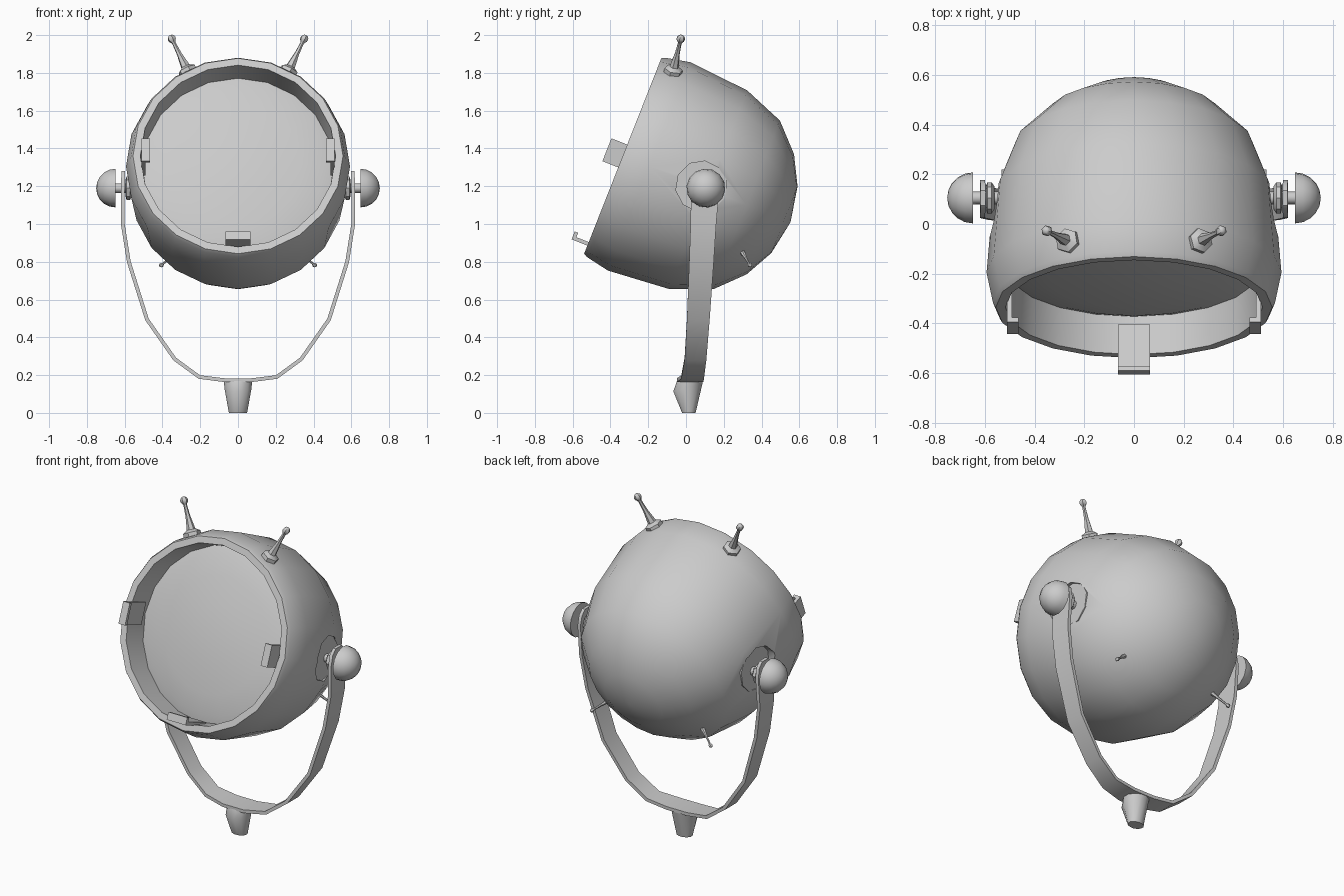
import bpy, bmesh, math
from mathutils import Vector

cube = bpy.data.objects.get("Cube")
if cube:
    bpy.data.objects.remove(cube, do_unlink=True)

GREY = (0.6, 0.6, 0.6, 1.0)
metal = bpy.data.materials.new("plain_grey")
metal.use_nodes = True
metal.diffuse_color = GREY
metal.node_tree.nodes["Principled BSDF"].inputs["Base Color"].default_value = GREY

X = Vector((1, 0, 0))
BACK = Vector((0, 0.93, -0.367)).normalized()   # lamp axis, pointing backwards
UP = Vector((0, 0.367, 0.93)).normalized()      # across the lamp opening
RIM = Vector((0, -0.335, 1.36))                 # centre of the opening


def finish(name, bm, angle=40):
    bmesh.ops.remove_doubles(bm, verts=bm.verts, dist=0.0002)
    bmesh.ops.recalc_face_normals(bm, faces=bm.faces)
    mesh = bpy.data.meshes.new(name)
    bm.to_mesh(mesh)
    bm.free()
    mesh.materials.append(metal)
    obj = bpy.data.objects.new(name, mesh)
    bpy.context.collection.objects.link(obj)
    smooth(obj, angle)
    return obj


def smooth(obj, angle):
    bpy.ops.object.select_all(action="DESELECT")
    obj.select_set(True)
    bpy.context.view_layer.objects.active = obj
    bpy.ops.object.shade_smooth_by_angle(angle=math.radians(angle))


def loft(name, rings, closed_ends=True, angle=40):
    """Skin a list of equally long point rings."""
    bm = bmesh.new()
    rows = [[bm.verts.new(p) for p in ring] for ring in rings]
    n = len(rows[0])
    for a, b in zip(rows, rows[1:]):
        for i in range(n):
            j = (i + 1) % n
            bm.faces.new((a[i], a[j], b[j], b[i]))
    if closed_ends:
        bm.faces.new(rows[0])
        bm.faces.new(rows[-1])
    return finish(name, bm, angle)


def lathe(name, profile, origin, axis, segs=12, up=None, angle=40):
    """Spin (distance along axis, radius) points around an axis."""
    origin, axis = Vector(origin), Vector(axis).normalized()
    up = up or axis.orthogonal().normalized()
    side = axis.cross(up)
    turns = [2 * math.pi * i / segs for i in range(segs)]
    rings = [[origin + axis * t + r * (up * math.cos(a) + side * math.sin(a))
              for a in turns] for t, r in profile]
    return loft(name, rings, profile[0][1] > 0, angle)


def arc(centre, radius, start, end, steps):
    """Profile points of a circular arc, angles in degrees from the axis start."""
    angles = [math.radians(start + (end - start) * i / steps) for i in range(steps + 1)]
    return [(centre - radius * math.cos(a), max(0, radius * math.sin(a))) for a in angles]


# Lamp housing: domed shell, flat rim and recessed inner wall
housing = lathe("housing", [
    (0.955, 0), (0.92, 0.19), (0.84, 0.342), (0.705, 0.48), (0.485, 0.565),
    (0.15, 0.593), (0.02, 0.567), (0, 0.556), (0, 0.517), (0.17, 0.505), (0.17, 0)],
    RIM, BACK, 20, UP)

# Flat round recesses where the yoke meets the housing
PIVOT = Vector((0, 0.105, 1.19))
for s in (1, -1):
    seat = PIVOT + Vector((s * 0.53, -0.025, 0.01))
    cutter = lathe("recess_cutter", [(0, 0.135), (0.2, 0.135)], seat, X * s, 10)
    cutter.hide_render = True
    cut = housing.modifiers.new("recess", "BOOLEAN")
    cut.operation, cut.solver, cut.object = "DIFFERENCE", "EXACT", cutter
    bpy.context.view_layer.objects.active = housing
    bpy.ops.object.modifier_apply(modifier=cut.name)
    bpy.data.objects.remove(cutter, do_unlink=True)
smooth(housing, 40)

# Shallow domed lens
lathe("lens", [(0.1, 0), (0.107, 0.17), (0.125, 0.34), (0.145, 0.46), (0.16, 0.506)],
      RIM, BACK, 20, UP)

# Three hooked clips holding the lens
CLIP = [(-0.09, 0.465), (-0.09, 0.51), (0.12, 0.51), (0.12, 0.49),
        (-0.07, 0.49), (-0.07, 0.465)]
for name, out, across in (("clip_bottom", -UP, X), ("clip_left", X, UP), ("clip_right", -X, UP)):
    loft(name, [[RIM + BACK * t + out * r + across * w for t, r in CLIP]
                for w in (-0.065, 0.065)], angle=20)


def peg(name, base, tip, size):
    """Flared stud with a small ball end."""
    base, tip = Vector(base), Vector(tip)
    length = (tip - base).length
    ball = arc(length - size * 0.45, size * 0.45, 35, 180, 5)
    lathe(name, [(-size, 0), (-size, size), (size * 0.45, size), (size * 0.75, size * 0.5),
                 (length * 0.5, size * 0.27), (length - size, size * 0.2)] + ball,
          base, tip - base, 6)


# Pivot hardware, knobs and pegs on both sides
for s, side in ((1, "left"), (-1, "right")):
    at = lambda x: PIVOT + X * (s * x)
    lathe("pivot_boss_" + side, [(0, 0), (0, 0.14), (0.082, 0.14), (0.082, 0)],
          at(0.45) + Vector((0, -0.025, 0.01)), X * s, 10)
    lathe("pivot_shaft_" + side, [(0, 0.026), (0.14, 0.026)], at(0.52), X * s, 10)
    lathe("pivot_collar_" + side, [(0, 0.045), (0.012, 0.062), (0.03, 0.062), (0.035, 0.045)],
          at(0.56), X * s, 8)
    lathe("knob_" + side, [(0, 0)] + arc(0, 0.103, 90, 180, 5), at(0.648), X * s, 14)
    peg("top_peg_" + side, (s * 0.262, -0.07, 1.80), (s * 0.36, -0.023, 2.0), 0.05)
    peg("rear_peg_" + side, (s * 0.305, 0.29, 0.865), (s * 0.415, 0.343, 0.775), 0.028)

# Yoke: flat U-shaped strap; x, z, centre y, width
HALF = [(0.608, 1.28, 0.105, 0.06), (0.608, 1.25, 0.105, 0.12), (0.61, 1.19, 0.102, 0.15),
        (0.61, 1.0, 0.092, 0.136), (0.578, 0.8, 0.082, 0.13), (0.482, 0.495, 0.065, 0.12),
        (0.335, 0.285, 0.05, 0.115), (0.205, 0.19, 0.035, 0.12), (0.07, 0.173, 0.022, 0.14)]
path = HALF + [(-x, z, y, w) for x, z, y, w in reversed(HALF)]
rings = []
for i, (x, z, y, w) in enumerate(path):
    before, after = path[max(i - 1, 0)], path[min(i + 1, len(path) - 1)]
    along = Vector((after[0] - before[0], 0, after[1] - before[1])).normalized()
    out = Vector((along.z, 0, -along.x)) * 0.01
    centre, half = Vector((x, y, z)), Vector((0, w / 2, 0))
    rings.append([centre + out - half, centre + out + half,
                  centre - out + half, centre - out - half])
loft("yoke", rings, angle=35)

# Tapered foot socket under the yoke
loft("foot", [[Vector((r * math.cos(a), y + ry * math.sin(a), z + tilt * math.sin(a)))
               for a in [2 * math.pi * (k + 0.5) / 12 for k in range(12)]]
              for z, r, ry, y, tilt in ((0, 0.05, 0.037, 0.015, 0),
                                        (0.135, 0.074, 0.08, 0.01, 0.022),
                                        (0.175, 0.078, 0.07, 0.022, 0))])
